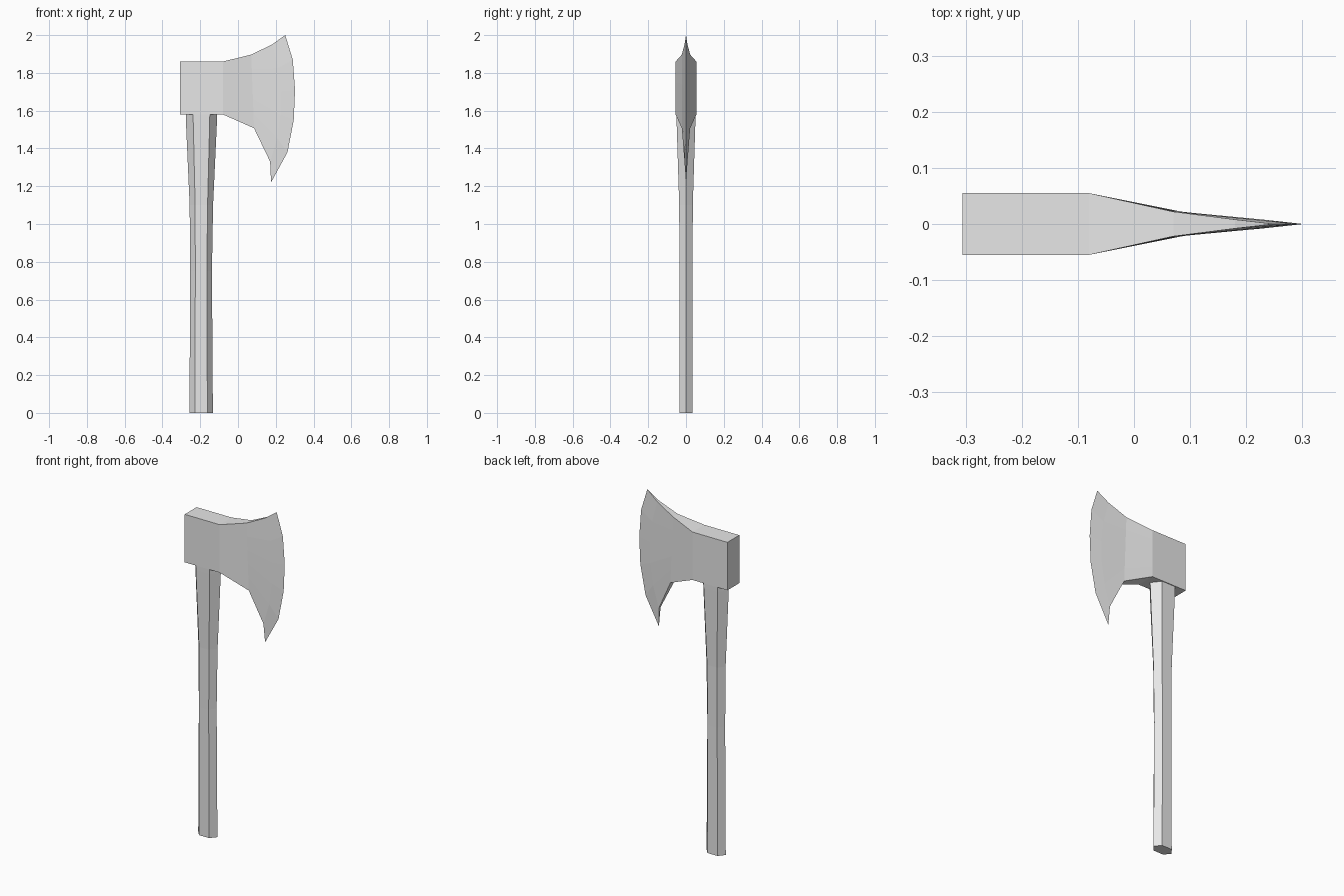
import bpy
import bmesh

cube = bpy.data.objects.get("Cube")
if cube:
    bpy.data.objects.remove(cube, do_unlink=True)

grey = bpy.data.materials.new("plain grey")
grey.use_nodes = True
grey.diffuse_color = (0.8, 0.8, 0.8, 1)
grey.node_tree.nodes["Principled BSDF"].inputs["Base Color"].default_value = (0.8, 0.8, 0.8, 1)


def loft(name, rings):
    """Skin closed rings of equal length, cap the ends and weld doubled points."""
    bm = bmesh.new()
    loops = [[bm.verts.new(p) for p in ring] for ring in rings]
    count = len(loops[0])
    for a, b in zip(loops, loops[1:]):
        for i in range(count):
            j = (i + 1) % count
            bm.faces.new((a[i], a[j], b[j], b[i]))
    bm.faces.new(loops[0])
    if name == "handle":
        bm.faces.new(loops[-1])
    bmesh.ops.remove_doubles(bm, verts=bm.verts, dist=0.0001)
    bmesh.ops.recalc_face_normals(bm, faces=bm.faces)
    mesh = bpy.data.meshes.new(name)
    bm.to_mesh(mesh)
    bm.free()
    mesh.materials.append(grey)
    obj = bpy.data.objects.new(name, mesh)
    bpy.context.collection.objects.link(obj)
    return obj


def column(top, bottom, bulge=0.0):
    """Six points from top to bottom, bowed forward in the middle."""
    points = []
    for i in range(6):
        t = i / 5
        x = top[0] + (bottom[0] - top[0]) * t + bulge * 4 * t * (1 - t)
        points.append((x, top[1] + (bottom[1] - top[1]) * t))
    return points


def blade_ring(points, half):
    """Mirror a column of points to both cheeks of the head."""
    return ([(x, -half, z) for x, z in points]
            + [(x, half, z) for x, z in reversed(points)])


# Axe head: square poll, flaring cheeks, sharp curved edge
edge = [(0.25, 2.0), (0.29, 1.87), (0.302, 1.71), (0.295, 1.55), (0.262, 1.38), (0.175, 1.22)]
loft("axe_head", [
    blade_ring(column((-0.306, 1.86), (-0.306, 1.58)), 0.055),
    blade_ring(column((-0.08, 1.86), (-0.08, 1.58)), 0.055),
    blade_ring(column((0.07, 1.897), (0.085, 1.507)), 0.022),
    blade_ring(column((0.18, 1.95), (0.17, 1.33), 0.055), 0.008),
    blade_ring(edge, 0.0),
])


# Handle: six-sided shaft that swells under the head
def hexagon(z, left, right, half):
    mid, reach = (left + right) / 2, (right - left) / 2
    flat = reach * 0.53
    return [(left, 0, z), (mid - flat, -half, z), (mid + flat, -half, z),
            (right, 0, z), (mid + flat, half, z), (mid - flat, half, z)]


loft("handle", [
    hexagon(0.0, -0.257, -0.133, 0.035),
    hexagon(0.75, -0.253, -0.138, 0.035),
    hexagon(1.1, -0.256, -0.132, 0.036),
    hexagon(1.55, -0.276, -0.111, 0.05),
    hexagon(1.6, -0.277, -0.11, 0.051),
])
